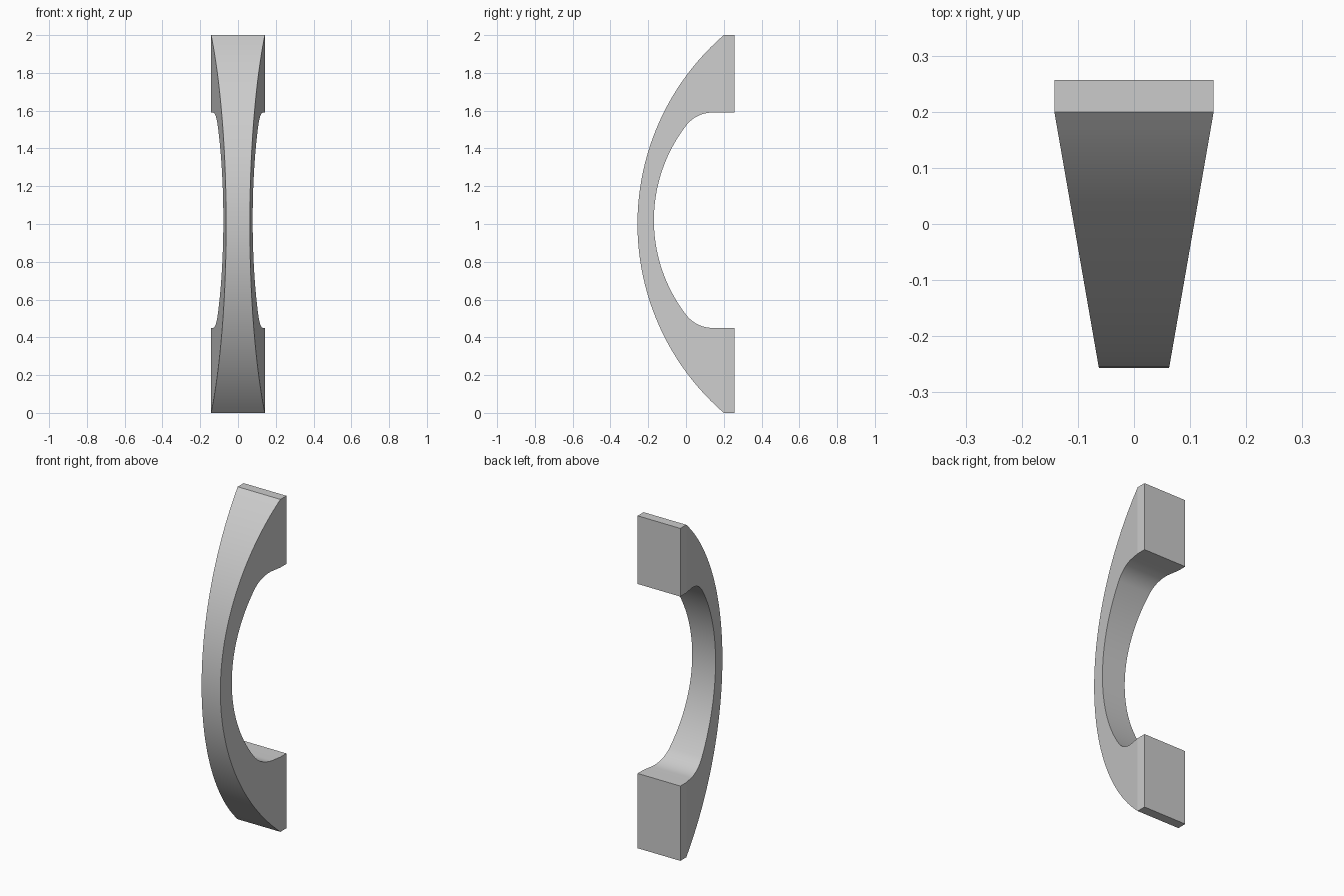
import bpy, bmesh, math

if "Cube" in bpy.data.objects:
    bpy.data.objects.remove(bpy.data.objects["Cube"])

BACK, SEAM, FRONT = 0.257, 0.2, -0.257   # depth of the back, end of taper, front
HOLE_Z, HOLE_H = 1.02, 0.57              # grip opening centre and half height


def arc(cy, cz, r, a0, a1, n):
    """Points (y, z) on an arc, angles in radians."""
    return [(cy + r * math.cos(a0 + (a1 - a0) * i / n),
             cz + r * math.sin(a0 + (a1 - a0) * i / n)) for i in range(n + 1)]


def half_width(y):
    """Narrow at the front, full width at the mounting feet."""
    t = min(1.0, (y - FRONT) / (SEAM - FRONT))
    return 0.0625 + (0.142 - 0.0625) * t


# Outer bow, bottom to top
sag = SEAM - FRONT
R = (1 + sag * sag) / (2 * sag)
a = math.asin(1 / R)
outer = arc(FRONT + R, 1, R, math.pi + a, math.pi - a, 48)

# Inner opening, top to bottom: fillet, bow, fillet
ri, rf, cy, fy = 0.82, 0.175, 0.65, 0.14
fz = HOLE_H - rf
t = math.atan2(fz, fy - cy)
inner = [(SEAM, HOLE_Z + HOLE_H)]
inner += arc(fy, HOLE_Z + fz, rf, math.pi / 2, t, 12)
inner += arc(cy, HOLE_Z, ri, t, 2 * math.pi - t, 36)[1:]
inner += arc(fy, HOLE_Z - fz, rf, 2 * math.pi - t, 1.5 * math.pi, 12)[1:]
inner += [(SEAM, HOLE_Z - HOLE_H)]

# Full outline with the two mounting feet
upper = [(BACK, 2), (BACK, HOLE_Z + HOLE_H)]
lower = [(BACK, HOLE_Z - HOLE_H), (BACK, 0)]
outline = outer + upper + inner + lower
no, ni = len(outer), len(inner)
total = len(outline)
bow = list(range(no)) + list(range(no + 2, no + 2 + ni))
top_foot = [no - 1, no, no + 1, no + 2]
low_foot = [no + 1 + ni, no + 2 + ni, no + 3 + ni, 0]

bm = bmesh.new()
sides = [[bm.verts.new((s * half_width(y), y, z)) for y, z in outline] for s in (-1, 1)]
for side in sides:
    for loop in (bow, top_foot, low_foot):
        bm.faces.new([side[i] for i in loop])
for i in range(total):
    j = (i + 1) % total
    bm.faces.new((sides[0][i], sides[0][j], sides[1][j], sides[1][i]))
bmesh.ops.recalc_face_normals(bm, faces=bm.faces)

mesh = bpy.data.meshes.new("pull_handle")
bm.to_mesh(mesh)
bm.free()
handle = bpy.data.objects.new("pull_handle", mesh)
bpy.context.collection.objects.link(handle)

# Plain grey finish
grey = bpy.data.materials.new("light_grey")
grey.diffuse_color = (0.6, 0.6, 0.6, 1)
grey.use_nodes = True
grey.node_tree.nodes["Principled BSDF"].inputs["Base Color"].default_value = grey.diffuse_color
mesh.materials.append(grey)

# Smooth bows, crisp corners
bpy.context.view_layer.objects.active = handle
handle.select_set(True)
bpy.ops.object.shade_smooth_by_angle(angle=math.radians(8.5))
